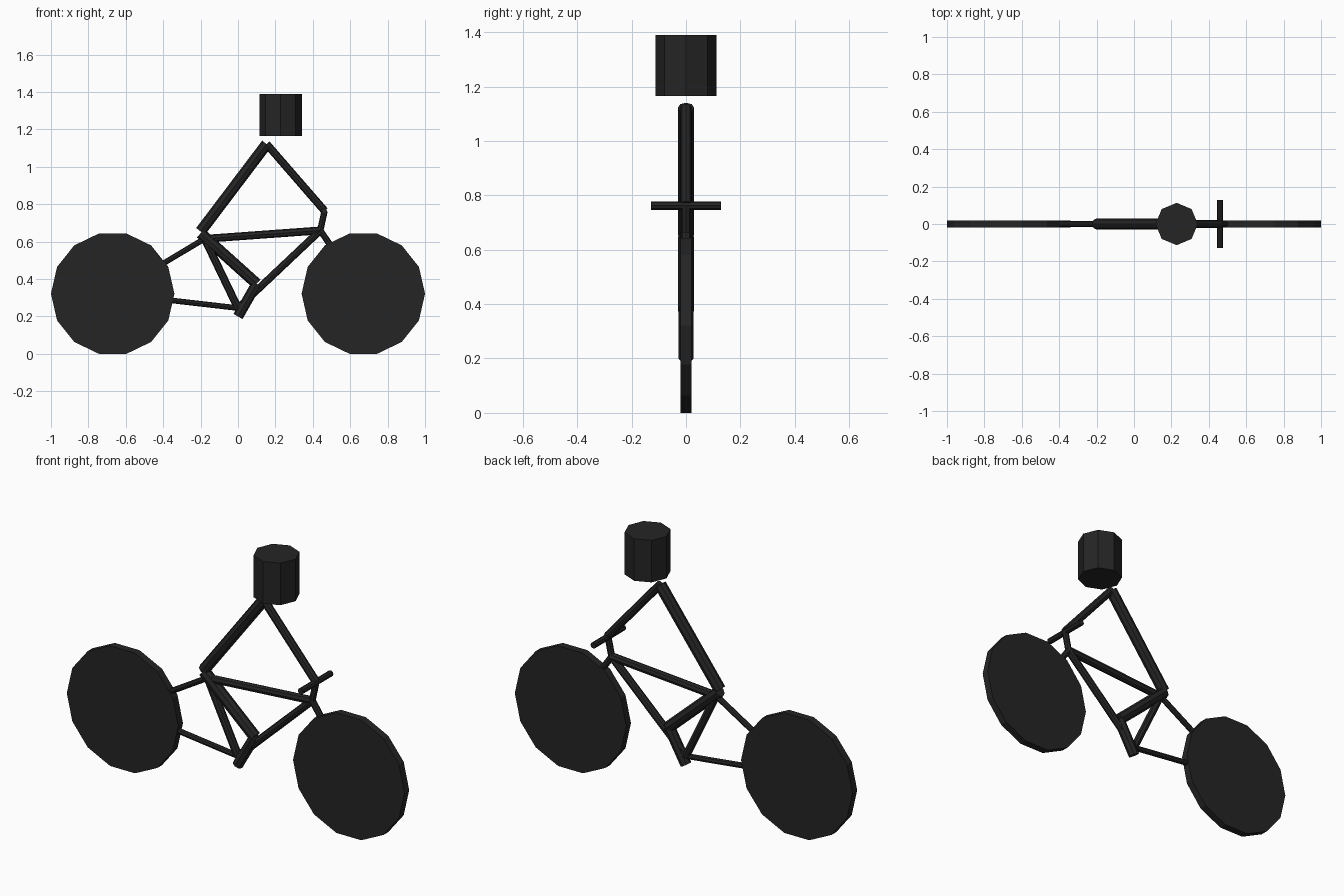
import bpy
from math import pi
from mathutils import Vector

cube = bpy.data.objects.get("Cube")
if cube:
    bpy.data.objects.remove(cube, do_unlink=True)

black = bpy.data.materials.new("matt black")
black.use_nodes = True
colour = (0.018, 0.018, 0.018, 1)
black.diffuse_color = colour
bsdf = next(n for n in black.node_tree.nodes if n.type == 'BSDF_PRINCIPLED')
bsdf.inputs["Base Color"].default_value = colour


def rod(name, start, end, radius, sides=8, roll=0.0):
    """Flat-shaded capped cylinder between two points."""
    a, b = Vector(start), Vector(end)
    bpy.ops.mesh.primitive_cylinder_add(vertices=sides, radius=radius, depth=(b - a).length)
    ob = bpy.context.object
    ob.name = name
    ob.data.materials.append(black)
    turn = (b - a).to_track_quat('Z', 'Y')
    ob.rotation_mode = 'QUATERNION'
    ob.rotation_quaternion = turn @ Vector((0, 0, 1)).rotation_difference(Vector((0, 0, 1)))
    if roll:
        from mathutils import Quaternion
        ob.rotation_quaternion = turn @ Quaternion((0, 0, 1), roll)
    ob.location = (a + b) / 2
    return ob


def bar(name, start, end, radius):
    """Rod lying in the middle plane, given as (x, z) points."""
    return rod(name, (start[0], 0, start[1]), (end[0], 0, end[1]), radius)


# Key joints in the middle plane
rear_hub, front_hub = (-0.67, 0.322), (0.67, 0.322)
seat_top, crank, head_joint = (-0.18, 0.615), (0.0, 0.245), (0.44, 0.66)
grip, shoulder, hip = (0.463, 0.765), (0.153, 1.122), (-0.2, 0.655)
knee, foot = (0.10, 0.375), (0.0, 0.2)

# Solid wheels, with a flat edge on the ground
for name, (x, z) in (("rear_wheel", rear_hub), ("front_wheel", front_hub)):
    rod(name, (x, 0.02, z), (x, -0.02, z), 0.33, 14, pi / 2)

# Frame
bar("top_tube", seat_top, head_joint, 0.021)
bar("seat_tube", (-0.185, 0.63), crank, 0.021)
bar("down_tube", crank, head_joint, 0.02)
bar("seat_stay", seat_top, rear_hub, 0.015)
bar("chain_stay", crank, rear_hub, 0.015)
bar("fork", head_joint, front_hub, 0.017)
bar("stem", head_joint, grip, 0.017)
rod("handlebar", (0.46, -0.128, 0.762), (0.46, 0.128, 0.762), 0.016)

# Rider
bar("torso", hip, shoulder, 0.03)
bar("arm", shoulder, grip, 0.021)
bar("thigh", (-0.2, 0.645), knee, 0.03)
bar("shin", knee, foot, 0.028)
rod("head", (0.228, 0, 1.165), (0.228, 0, 1.39), 0.113)
